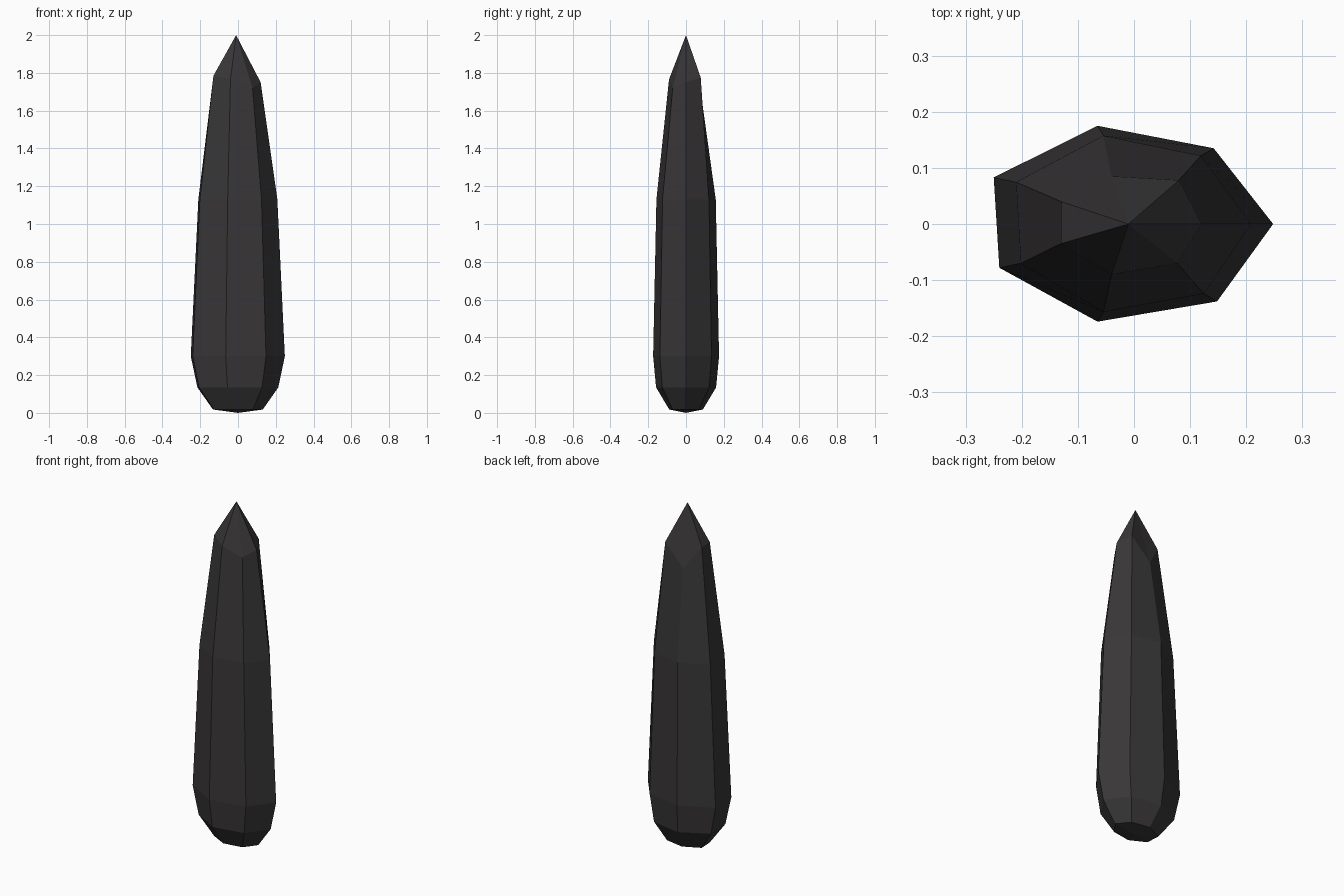
import bpy, bmesh

if "Cube" in bpy.data.objects:
    bpy.data.objects.remove(bpy.data.objects["Cube"])

# Irregular seven-sided outline at the widest level
outline = [(0.248, 0), (0.142, 0.135), (-0.065, 0.175), (-0.25, 0.083),
           (-0.24, -0.078), (-0.065, -0.174), (0.148, -0.138)]


def scaled(sx, sy, z):
    return [(x * sx, y * sy, z) for x, y in outline]


# Chipped shoulder just below the tip
shoulder = [(0.12, 0, 1.75), (0.08, 0.078, 1.775), (-0.04, 0.085, 1.65),
            (-0.13, 0.04, 1.785), (-0.13, -0.035, 1.785),
            (-0.04, -0.09, 1.765), (0.077, -0.07, 1.72)]
levels = [scaled(0.53, 0.51, 0.018), scaled(0.86, 0.91, 0.135),
          scaled(1, 1, 0.3), scaled(0.84, 0.9, 1.13), shoulder]

# Crystal body: bridge the rings, close with a tip and a shallow base
bm = bmesh.new()
rings = [[bm.verts.new(p) for p in ring] for ring in levels]
tip = bm.verts.new((-0.01, 0, 2))
base = bm.verts.new((0, 0, 0))
n = len(outline)
for i in range(n):
    j = (i + 1) % n
    for lo, hi in zip(rings, rings[1:]):
        bm.faces.new((lo[i], lo[j], hi[j], hi[i]))
    bm.faces.new((rings[-1][i], rings[-1][j], tip))
    bm.faces.new((rings[0][j], rings[0][i], base))
bmesh.ops.recalc_face_normals(bm, faces=bm.faces)

mesh = bpy.data.meshes.new("crystal_shard")
bm.to_mesh(mesh)
bm.free()
shard = bpy.data.objects.new("crystal_shard", mesh)
bpy.context.collection.objects.link(shard)

# Dark stone colour
mat = bpy.data.materials.new("dark_stone")
mat.diffuse_color = (0.04, 0.037, 0.038, 1)
mat.use_nodes = True
mat.node_tree.nodes["Principled BSDF"].inputs["Base Color"].default_value = mat.diffuse_color
mesh.materials.append(mat)
